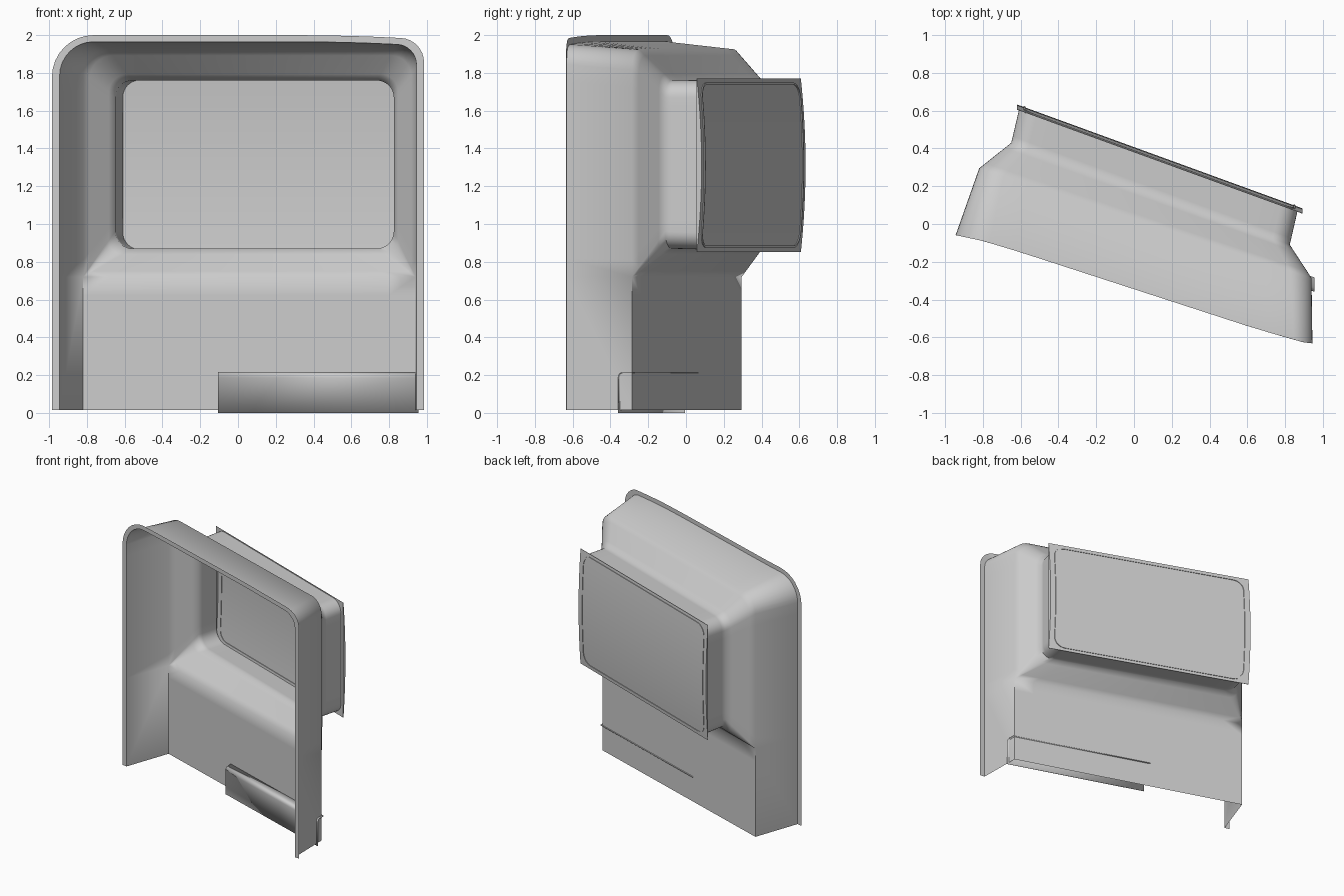
import bpy, bmesh
from math import sin, cos, pi
from mathutils import Vector

if "Cube" in bpy.data.objects:
    bpy.data.objects.remove(bpy.data.objects["Cube"])

N, M = 8, 12      # segments per corner, segments per side
BASE = 0.015      # lower edge of the shell


def rounded(x0, x1, z0, z1, bl, tl, tr, br):
    """Closed rounded rectangle (x, z), starting at the bottom-left corner, going up."""
    corners = [(x0 + bl, z0 + bl, bl, 1.5), (x0 + tl, z1 - tl, tl, 1.0),
               (x1 - tr, z1 - tr, tr, 0.5), (x1 - br, z0 + br, br, 0.0)]
    arcs = [[(cx + r * cos(pi * (a - 0.5 * i / N)), cz + r * sin(pi * (a - 0.5 * i / N)))
             for i in range(N + 1)] for cx, cz, r, a in corners]
    pts = []
    for k in range(4):
        pts += arcs[k]
        p, q = arcs[k][-1], arcs[(k + 1) % 4][0]
        pts += [(p[0] + (q[0] - p[0]) * i / M, p[1] + (q[1] - p[1]) * i / M) for i in range(1, M)]
    return pts


def place(pts, depth):
    return [Vector((x, depth(x, z), z)) for x, z in pts]


def loft(bm, rows, closed):
    vs = [[bm.verts.new(p) for p in row] for row in rows]
    for a, b in zip(vs, vs[1:]):
        n = len(a)
        for i in range(n if closed else n - 1):
            j = (i + 1) % n
            bm.faces.new((a[i], a[j], b[j], b[i]))


def finish(bm, name, angle=58):
    bmesh.ops.remove_doubles(bm, verts=bm.verts, dist=0.0005)
    bmesh.ops.dissolve_degenerate(bm, edges=bm.edges, dist=0.0003)
    bmesh.ops.recalc_face_normals(bm, faces=bm.faces)
    me = bpy.data.meshes.new(name)
    bm.to_mesh(me)
    bm.free()
    ob = bpy.data.objects.new(name, me)
    bpy.context.collection.objects.link(ob)
    bpy.ops.object.select_all(action='DESELECT')
    ob.select_set(True)
    bpy.context.view_layer.objects.active = ob
    bpy.ops.object.shade_smooth_by_angle(angle=angle * pi / 180)
    return ob


# Depth (y) of each skewed surface
FRONT = [(-0.99, -0.05), (-0.93, -0.062), (-0.8, -0.09), (-0.6, -0.15),
         (0.6, -0.54), (0.8, -0.6), (0.9, -0.627), (0.99, -0.637)]


def front_y(x, z=0):
    for (a, ya), (b, yb) in zip(FRONT, FRONT[1:]):
        if x <= b:
            return ya + (yb - ya) * (x - a) / (b - a)
    return FRONT[-1][1]


def wall_y(x, z=0):
    return 0.295 - 0.33 * (x + 0.82)


def recess_y(x, z=0):
    return 0.43 - 0.366 * (x + 0.65)


def plate_y(x, z=0):
    return 0.605 - 0.364 * (x + 0.62)


def dome_y(x, z):
    return plate_y(x) + 0.003 + 0.025 * max(0, 1 - ((z - 1.31) / 0.46) ** 2)


def arch(loop):
    """Open arch from a closed loop, with legs down to the base."""
    a = loop[N:3 * (N + M) + 1]
    return [Vector((a[0].x, a[0].y, BASE))] + a + [Vector((a[-1].x, a[-1].y, BASE))]


def droop(pts):
    return [(x, z - (0.022 * max(0, (x - 0.3) / 0.68) ** 2 if z > 1.5 else 0)) for x, z in pts]


ZB = 0.72
rim = place(droop(rounded(-0.985, 0.985, ZB, 2.0, 0, 0.22, 0.12, 0)), front_y)
mouth = place(droop(rounded(-0.945, 0.945, ZB, 1.965, 0, 0.18, 0.1, 0)), front_y)
back = place(rounded(-0.82, 0.94, ZB, 1.925, 0, 0.13, 0.11, 0), wall_y)
recess = place(rounded(-0.65, 0.825, 0.87, 1.76, 0.09, 0.09, 0.09, 0.09), recess_y)
opening = place(rounded(-0.61, 0.865, 0.865, 1.762, 0.09, 0.09, 0.09, 0.09), plate_y)


def mix(a, b, t):
    return [p.lerp(q, t) for p, q in zip(a, b)]


# Shell: front lip, side walls and roof, tapered recess and neck
bm = bmesh.new()
loft(bm, [arch(rim), arch(mouth), arch(back)], False)
loft(bm, [back, mix(back, recess, 0.2), mix(back, recess, 0.8), recess,
          mix(recess, opening, 0.2), opening], True)
# Lower back wall
sill = back[3 * (N + M) + N:] + [back[0]]
loft(bm, [sill] + [[Vector((p.x, p.y, z)) for p in sill] for z in (0.62, BASE)], False)
finish(bm, "alcove_shell")

# Window frame: flat flange round the neck and a slightly domed cover
X0, X1, Z0, Z1 = -0.62, 0.892, 0.853, 1.77
bm = bmesh.new()
loft(bm, [opening, place(rounded(X0, X1, Z0, Z1, 0, 0, 0, 0), plate_y)], True)
zs = [Z0 + (Z1 - Z0) * i / 16 for i in range(17)]
for x in (X0, X1):
    loft(bm, [[Vector((x, f(x, z), z)) for z in zs] for f in (plate_y, dome_y)], False)
for z in (Z0, Z1):
    loft(bm, [[Vector((x, f(x, z), z)) for x in (X0, X1)] for f in (plate_y, dome_y)], False)
finish(bm, "window_flange", 30)

bm = bmesh.new()
loft(bm, [[Vector((X0 + (X1 - X0) * i / 12, dome_y(X0 + (X1 - X0) * i / 12, z), z))
           for i in range(13)] for z in zs], False)
finish(bm, "window_pane", 30)

# Thin rounded seal showing on both faces of the pane
bm = bmesh.new()
rows = []
for inset, off in ((0, -0.005), (0, 0.005), (0.01, 0.005), (0.01, -0.005), (0, -0.005)):
    r = 0.085 - inset
    rows.append(place(rounded(-0.585 + inset, 0.855 - inset, 0.875 + inset, 1.748 - inset, r, r, r, r),
                      lambda x, z: dome_y(x, z) + off))
loft(bm, rows, True)
finish(bm, "window_seal", 30)

# Low step: bent sheet standing in front of the lower back wall
profile = [(-0.068, 0.0), (-0.068, 0.185)]
profile += [(-0.043 - 0.025 * cos(a * pi / 10), 0.19 + 0.025 * sin(a * pi / 10)) for a in range(6)]
profile += [(0.008, 0.215)]
bm = bmesh.new()
loft(bm, [[Vector((x, wall_y(x) + d, z)) for d, z in profile] for x in (-0.105, 0.955)], False)
step = finish(bm, "floor_step", 30)
mod = step.modifiers.new("thickness", 'SOLIDIFY')
mod.thickness = 0.004
